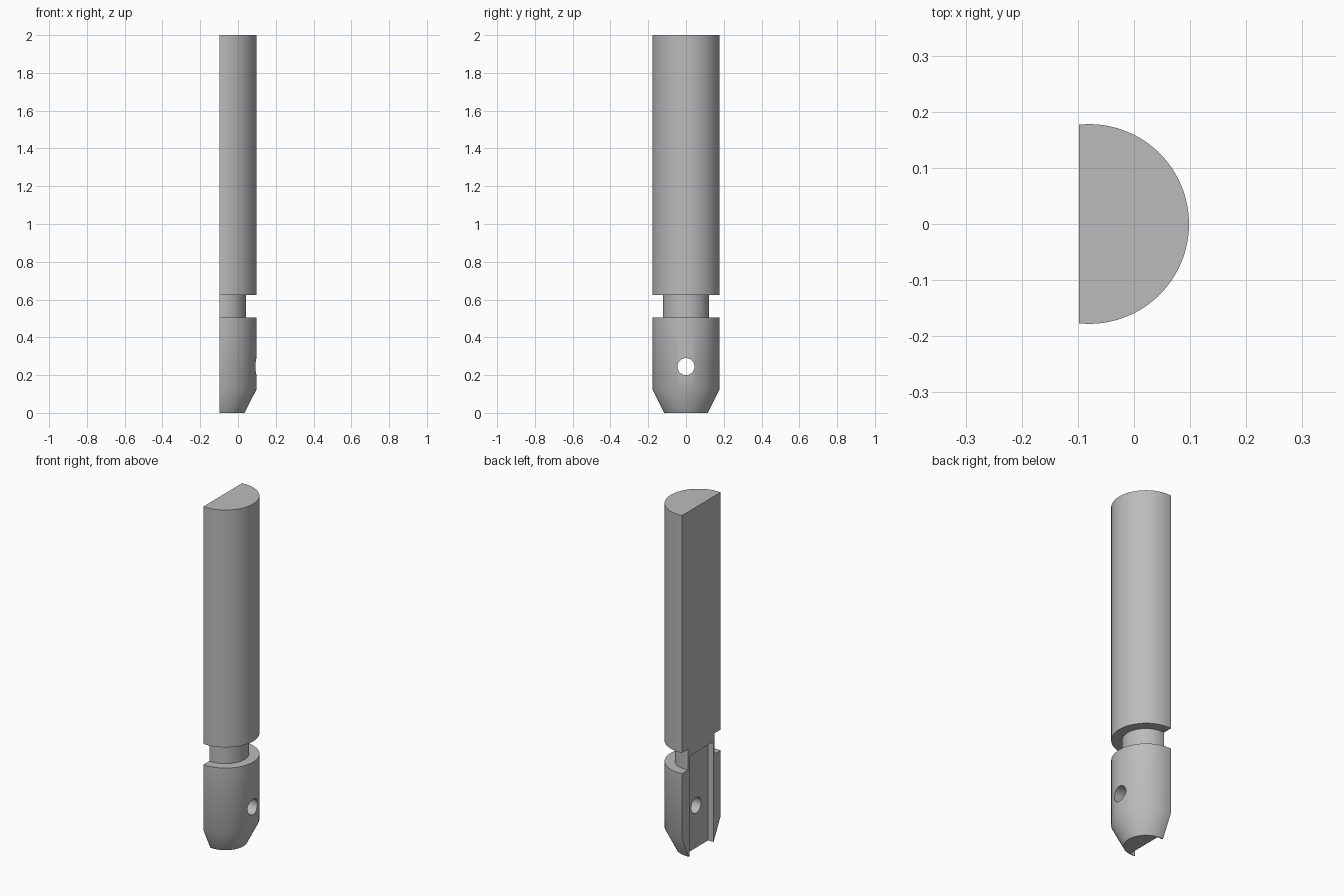
import bpy
import bmesh
from math import radians
from mathutils import Matrix, Vector

cube = bpy.data.objects.get("Cube")
if cube:
    bpy.data.objects.remove(cube, do_unlink=True)

AXIS_X = -0.08    # axis of the round rod
FLAT_X = -0.098   # plane of the flat side
SLOT_DEPTH = 0.033
SEGMENTS = 96

grey = bpy.data.materials.new("plain grey")
grey.use_nodes = True
grey.diffuse_color = (0.5, 0.5, 0.5, 1)
grey.node_tree.nodes["Principled BSDF"].inputs["Base Color"].default_value = (0.5, 0.5, 0.5, 1)


def finish(name, bm):
    bmesh.ops.recalc_face_normals(bm, faces=bm.faces)
    mesh = bpy.data.meshes.new(name)
    bm.to_mesh(mesh)
    bm.free()
    obj = bpy.data.objects.new(name, mesh)
    bpy.context.collection.objects.link(obj)
    mesh.materials.append(grey)
    return obj


def lathe(name, profile):
    bm = bmesh.new()
    verts = [bm.verts.new((AXIS_X + r, 0, z)) for r, z in profile]
    edges = [bm.edges.new(pair) for pair in zip(verts, verts[1:])]
    bmesh.ops.spin(bm, geom=verts + edges, cent=(AXIS_X, 0, 0), axis=(0, 0, 1),
                   angle=radians(360), steps=SEGMENTS)
    bmesh.ops.remove_doubles(bm, verts=bm.verts, dist=1e-5)
    return finish(name, bm)


def box(name, low, high):
    low, high = Vector(low), Vector(high)
    bm = bmesh.new()
    matrix = Matrix.Translation((low + high) / 2) @ Matrix.Diagonal((*(high - low), 1))
    bmesh.ops.create_cube(bm, size=1, matrix=matrix)
    return finish(name, bm)


# Rod with a chamfered tip and a narrow neck
rod = lathe("half_round_rod", [
    (0, 0), (0.115, 0), (0.178, 0.125), (0.178, 0.505), (0.123, 0.505),
    (0.123, 0.625), (0.178, 0.625), (0.178, 2), (0, 2)])

# Cutters: flat side, slot in the flat, cross hole
flat = box("flat_cutter", (-0.5, -0.4, -0.1), (FLAT_X, 0.4, 2.1))
slot = box("slot_cutter", (-0.3, -0.11, -0.1), (FLAT_X + SLOT_DEPTH, 0.11, 0.58))
bm = bmesh.new()
bmesh.ops.create_cone(bm, cap_ends=True, segments=48, radius1=0.045, radius2=0.045, depth=1,
                      matrix=Matrix.Translation((0, 0, 0.245)) @ Matrix.Rotation(radians(90), 4, "Y"))
hole = finish("hole_cutter", bm)

bpy.ops.object.select_all(action="DESELECT")
bpy.context.view_layer.objects.active = rod
rod.select_set(True)
for cutter in (flat, slot, hole):
    mod = rod.modifiers.new(cutter.name, "BOOLEAN")
    mod.operation = "DIFFERENCE"
    mod.solver = "EXACT"
    mod.object = cutter
    bpy.ops.object.modifier_apply(modifier=mod.name)
    bpy.data.objects.remove(cutter, do_unlink=True)

bpy.ops.object.shade_smooth_by_angle(angle=radians(30))
